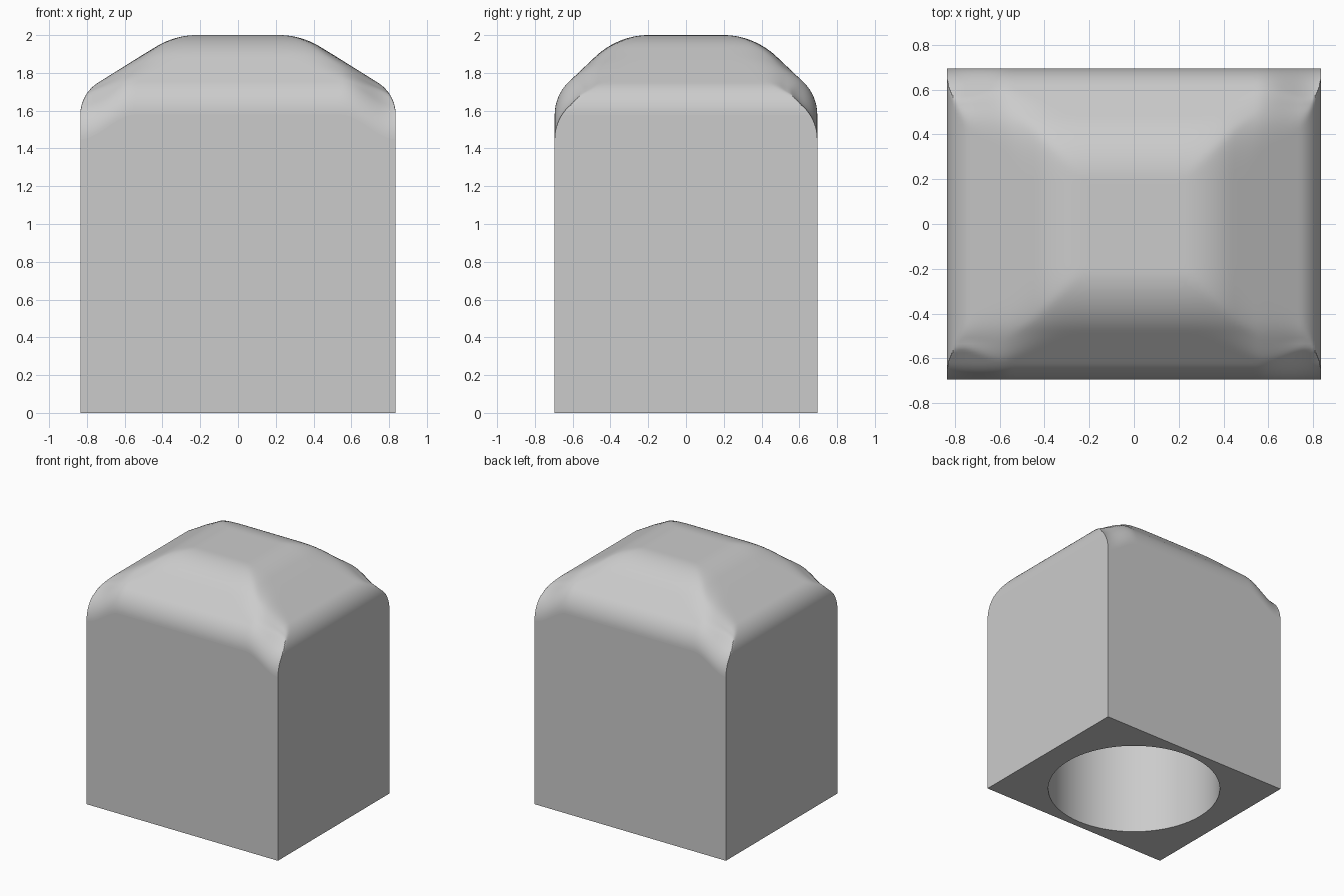
import bpy, bmesh, math

cube = bpy.data.objects.get("Cube")
if cube:
    bpy.data.objects.remove(cube, do_unlink=True)

HALF_X, HALF_Y, TOP = 0.835, 0.695, 2.0
HOLE_RADIUS, HOLE_DEPTH, SIDES = 0.637, 1.4, 96
STEPS = 100


def make_material(name, rgb):
    mat = bpy.data.materials.new(name)
    mat.use_nodes = True
    color = (*rgb, 1.0)
    mat.diffuse_color = color
    bsdf = next(n for n in mat.node_tree.nodes if n.type == 'BSDF_PRINCIPLED')
    bsdf.inputs["Base Color"].default_value = color
    return mat


def rounded_slope(u, half, flat, big_r, small_r, tilt):
    """Height of a flat top that rounds into a slope, then into a vertical wall."""
    u = abs(u)
    s, c = math.sin(tilt), math.cos(tilt)
    slope_start = flat + big_r * s
    slope_end = half - small_r * (1 - s)
    z_start = TOP - big_r * (1 - c)
    z_end = z_start - (slope_end - slope_start) * s / c
    if u <= flat:
        return TOP
    if u <= slope_start:
        return TOP - big_r + math.sqrt(big_r ** 2 - (u - flat) ** 2)
    if u <= slope_end:
        return z_start - (u - slope_start) * s / c
    reach = u - (half - small_r)
    return z_end - small_r * c + math.sqrt(max(0.0, small_r ** 2 - reach ** 2))


def dome_height(x, y):
    """Blend of the two slopes, with softened hips and dipped corners."""
    a = rounded_slope(x, HALF_X, 0.22, 0.41, 0.20, math.radians(32))
    b = rounded_slope(y, HALF_Y, 0.20, 0.40, 0.24, math.radians(43.5))
    t = min(1.0, max(0.0, (abs(x) - 0.55) / (HALF_X - 0.55)))
    b -= 0.13 * t * t * (3 - 2 * t)
    low = min(a, b)
    drop = TOP - low
    blend = 1.6 * drop * max(0.0, 1 - drop / 0.32)
    if blend > 1e-5:
        h = max(0.0, 1 - abs(a - b) / blend)
        low -= h * h * blend / 4
    return low


def spread(i, half):
    """Grid position, packed closer towards the walls."""
    return half * math.sin(math.pi / 2 * (2 * i / STEPS - 1))


bm = bmesh.new()

# Rounded hipped top
grid = []
for i in range(STEPS + 1):
    x = spread(i, HALF_X)
    column = []
    for j in range(STEPS + 1):
        y = spread(j, HALF_Y)
        column.append(bm.verts.new((x, y, dome_height(x, y))))
    grid.append(column)
for i in range(STEPS):
    for j in range(STEPS):
        bm.faces.new((grid[i][j], grid[i + 1][j], grid[i + 1][j + 1], grid[i][j + 1]))

# Four flat walls
corners = [bm.verts.new((sx * HALF_X, sy * HALF_Y, 0))
           for sx, sy in ((-1, -1), (1, -1), (1, 1), (-1, 1))]
rims = [[col[0] for col in grid], list(grid[-1]),
        [col[-1] for col in reversed(grid)], list(reversed(grid[0]))]
walls = []
for k, rim in enumerate(rims):
    walls.append(bm.faces.new([corners[k], corners[(k + 1) % 4]] + rim[::-1]))

# Round socket from below
rings = []
for z in (0, HOLE_DEPTH):
    rings.append([bm.verts.new((HOLE_RADIUS * math.cos(2 * math.pi * k / SIDES),
                                HOLE_RADIUS * math.sin(2 * math.pi * k / SIDES), z))
                  for k in range(SIDES)])
mouth, end = rings
for k in range(SIDES):
    n = (k + 1) % SIDES
    bm.faces.new((mouth[k], mouth[n], end[n], end[k]))
bm.faces.new(end)

# Underside around the socket
edges = [bm.edges.get((loop[k], loop[(k + 1) % len(loop)]))
         for loop in (corners, mouth) for k in range(len(loop))]
bmesh.ops.triangle_fill(bm, use_beauty=True, edges=edges, normal=(0, 0, -1))

bmesh.ops.recalc_face_normals(bm, faces=bm.faces[:])
bm.faces.index_update()
wall_ids = [f.index for f in walls]

mesh = bpy.data.meshes.new("domed_block")
bm.to_mesh(mesh)
bm.free()
block = bpy.data.objects.new("domed_block", mesh)
bpy.context.scene.collection.objects.link(block)
mesh.materials.append(make_material("light_grey", (0.6, 0.6, 0.6)))

# Smooth top and socket, flat walls
bpy.ops.object.select_all(action='DESELECT')
block.select_set(True)
bpy.context.view_layer.objects.active = block
bpy.ops.object.shade_smooth_by_angle(angle=math.radians(30))
for index in wall_ids:
    mesh.polygons[index].use_smooth = False
